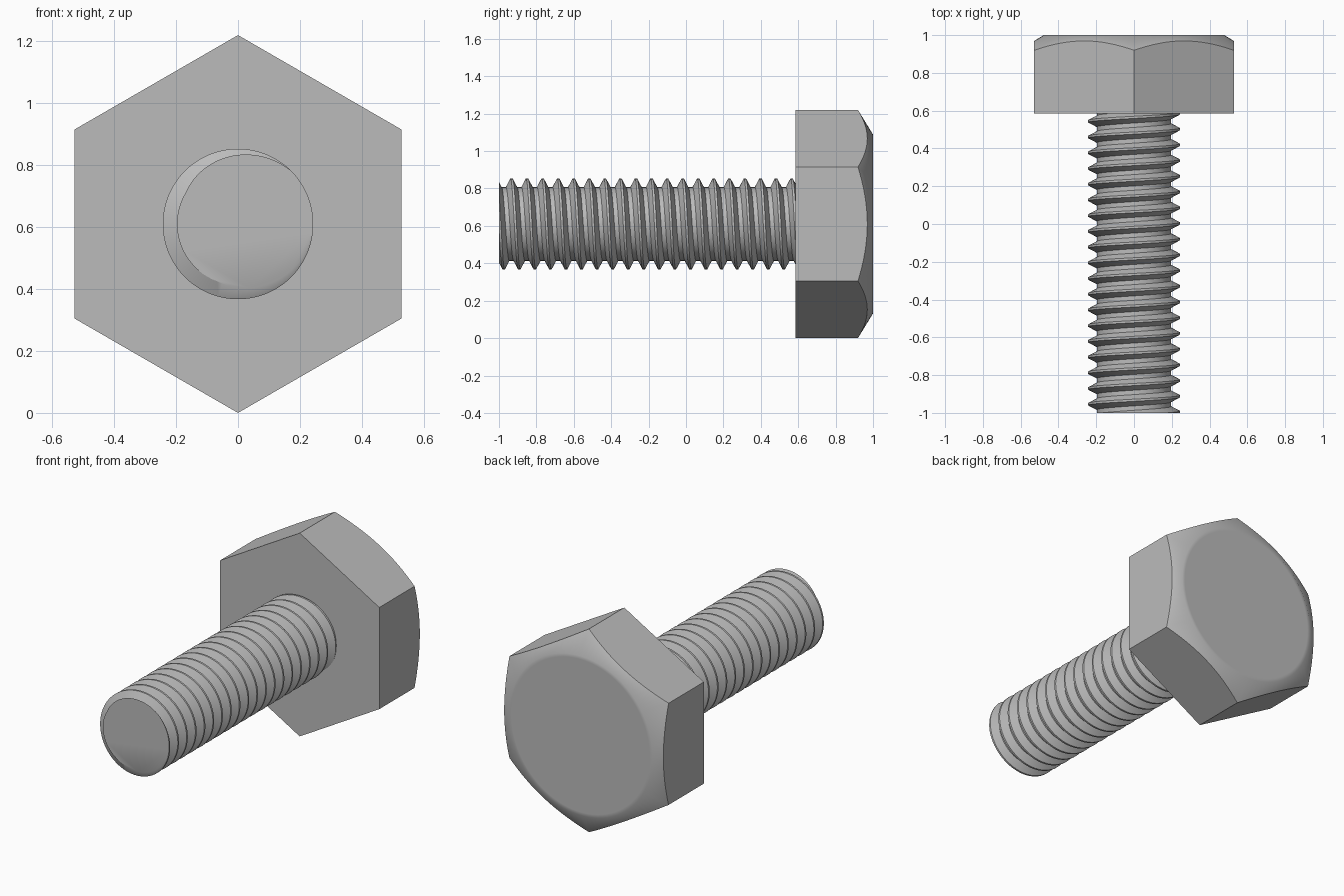
import bpy
import bmesh
from math import sin, cos, pi, radians

if "Cube" in bpy.data.objects:
    bpy.data.objects.remove(bpy.data.objects["Cube"], do_unlink=True)

AXIS_Z = 0.61        # height of the bolt axis
FRONT, HEAD_Y, BACK = -1.0, 0.585, 1.0

steel = bpy.data.materials.new("grey steel")
steel.use_nodes = True
colour = (0.5, 0.5, 0.5, 1)
steel.diffuse_color = colour
steel.node_tree.nodes["Principled BSDF"].inputs["Base Color"].default_value = colour


def finish(bm, name, angle):
    """Turn a bmesh into a shaded object with the steel material."""
    bmesh.ops.recalc_face_normals(bm, faces=bm.faces[:])
    mesh = bpy.data.meshes.new(name)
    bm.to_mesh(mesh)
    bm.free()
    mesh.materials.append(steel)
    obj = bpy.data.objects.new(name, mesh)
    bpy.context.collection.objects.link(obj)
    bpy.ops.object.select_all(action='DESELECT')
    obj.select_set(True)
    bpy.context.view_layer.objects.active = obj
    bpy.ops.object.shade_smooth_by_angle(angle=radians(angle))
    return obj


def polar(bm, radius, angle, y):
    """Vertex around the bolt axis; angle runs clockwise from the top."""
    return bm.verts.new((radius * sin(angle), y, AXIS_Z + radius * cos(angle)))


def hex_head():
    corner, flat_circle, slope = 0.61, 0.478, 0.61
    per_side = 16
    bm = bmesh.new()
    rings = [[], [], [], []]
    for i in range(6 * per_side):
        # evenly spaced points along each straight side of the hexagon
        side, t = divmod(i, per_side)
        t /= per_side
        a0, a1 = side * pi / 3, (side + 1) * pi / 3
        x = corner * ((1 - t) * sin(a0) + t * sin(a1))
        z = corner * ((1 - t) * cos(a0) + t * cos(a1))
        r = (x * x + z * z) ** 0.5
        chamfer_y = BACK - slope * (r - flat_circle)
        rings[0].append(bm.verts.new((x, HEAD_Y, AXIS_Z + z)))
        rings[1].append(bm.verts.new((x, chamfer_y, AXIS_Z + z)))
        for ring, radius in ((rings[2], flat_circle), (rings[3], flat_circle - 0.02)):
            ring.append(bm.verts.new((x / r * radius, BACK, AXIS_Z + z / r * radius)))
    n = len(rings[0])
    for low, high in zip(rings, rings[1:]):
        for i in range(n):
            j = (i + 1) % n
            bm.faces.new((low[i], low[j], high[j], high[i]))
    bm.faces.new(rings[0])
    bm.faces.new(rings[3])
    return finish(bm, "hex_head", 35)


def threaded_shank():
    pitch, crest, root = 0.0832, 0.243, 0.197
    segments, turns = 72, 24
    # one pitch of thread: (offset along axis as a share of pitch, radius)
    profile = [(-0.07, crest), (0.07, crest), (0.36, root), (0.64, root)]
    start = -0.933 - 3 * pitch
    bm = bmesh.new()
    columns = []
    for i in range(segments):
        turn = i / segments
        columns.append([polar(bm, r, 2 * pi * turn, start + pitch * (k + turn + off))
                        for k in range(turns) for off, r in profile])
    # the last column joins the first one a full pitch further on
    columns.append(columns[0][len(profile):])
    for a, b in zip(columns, columns[1:]):
        for m in range(min(len(a), len(b)) - 1):
            bm.faces.new((a[m], b[m], b[m + 1], a[m + 1]))
    # trim both ends square and cap them
    for y, direction in ((FRONT, -1), (HEAD_Y + 0.02, 1)):
        cut = bmesh.ops.bisect_plane(
            bm, geom=bm.verts[:] + bm.edges[:] + bm.faces[:],
            plane_co=(0, y, 0), plane_no=(0, direction, 0), clear_outer=True)
        rim = [e for e in cut["geom_cut"] if isinstance(e, bmesh.types.BMEdge)]
        bmesh.ops.holes_fill(bm, edges=rim, sides=0)
    return finish(bm, "threaded_shank", 30)


hex_head()
threaded_shank()
